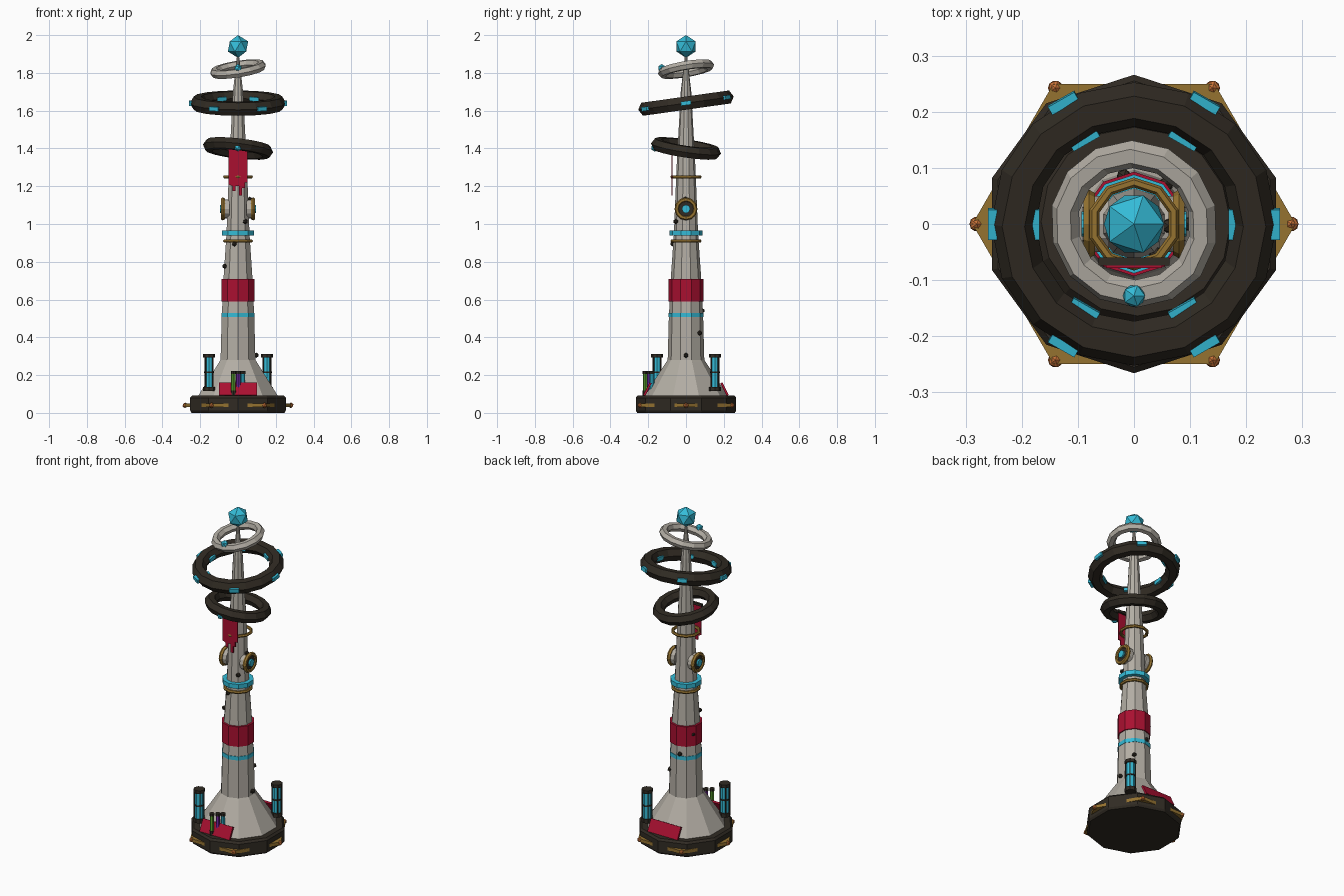
import bpy
import bmesh
from math import sin, cos, pi, radians
from mathutils import Matrix, Vector

cube = bpy.data.objects.get("Cube")
if cube:
    bpy.data.objects.remove(cube, do_unlink=True)


def material(name, rgb):
    m = bpy.data.materials.new(name)
    m.use_nodes = True
    m.diffuse_color = (*rgb, 1)
    m.node_tree.nodes["Principled BSDF"].inputs["Base Color"].default_value = (*rgb, 1)
    return m


STONE = material("pale stone", (0.45, 0.42, 0.37))
DARK = material("dark iron", (0.03, 0.024, 0.017))
RED = material("crimson", (0.40, 0.005, 0.03))
CYAN = material("cyan crystal", (0.035, 0.50, 0.68))
GOLD = material("old gold", (0.30, 0.17, 0.03))
COPPER = material("copper", (0.58, 0.17, 0.04))
GREEN = material("green fluid", (0.11, 0.40, 0.03))
PURPLE = material("purple fluid", (0.19, 0.02, 0.40))


def finish(name, bm, mat, matrix=Matrix()):
    bmesh.ops.recalc_face_normals(bm, faces=bm.faces)
    mesh = bpy.data.meshes.new(name)
    bm.to_mesh(mesh)
    bm.free()
    mesh.materials.append(mat)
    ob = bpy.data.objects.new(name, mesh)
    ob.matrix_world = matrix
    bpy.context.collection.objects.link(ob)
    return ob


def lathe(name, profile, sides, mat, matrix=Matrix(), loop=False, turn=pi / 2):
    """Spin (radius, height) points round z; loop closes the section like a torus."""
    bm = bmesh.new()
    rows = []
    for r, z in profile:
        angles = [turn + 2 * pi * i / sides for i in range(sides)]
        rows.append([bm.verts.new((r * cos(a), r * sin(a), z)) for a in angles])
    pairs = list(zip(rows, rows[1:]))
    if loop:
        pairs.append((rows[-1], rows[0]))
    else:
        bm.faces.new(rows[0])
        bm.faces.new(rows[-1])
    for low, high in pairs:
        for i in range(sides):
            j = (i + 1) % sides
            bm.faces.new((low[i], low[j], high[j], high[i]))
    return finish(name, bm, mat, matrix)


def disc(name, r, z0, z1, sides, mat, matrix=Matrix(), turn=pi / 2):
    return lathe(name, [(r, z0), (r, z1)], sides, mat, matrix, turn=turn)


def torus(name, major, minor, sides, mat, matrix=Matrix(), section=6):
    angles = [2 * pi * k / section for k in range(section)]
    ring = [(major + minor * cos(a), minor * sin(a)) for a in angles]
    return lathe(name, ring, sides, mat, matrix, loop=True)


def box(name, size, mat, matrix):
    bm = bmesh.new()
    bmesh.ops.create_cube(bm, size=1, matrix=Matrix.Diagonal((*size, 1)))
    return finish(name, bm, mat, matrix)


def gem(name, r, loc, mat):
    bm = bmesh.new()
    bmesh.ops.create_icosphere(bm, subdivisions=1, radius=r)
    return finish(name, bm, mat, Matrix.Translation(loc))


def at(x, y, z):
    return Matrix.Translation((x, y, z))


def rot(deg, axis):
    return Matrix.Rotation(radians(deg), 4, axis)


# Base with bronze hexagon plate and copper studs
lathe("base", [(0.258, 0), (0.266, 0.012), (0.266, 0.08), (0.255, 0.092)], 10, DARK)
disc("base_hexagon", 0.288, 0.03, 0.05, 6, GOLD, turn=0)
for i in range(6):
    a = i * pi / 3
    gem(f"base_stud_{i}", 0.015, (0.28 * cos(a), 0.28 * sin(a), 0.04), COPPER)

# Tapered tower
lathe("tower", [(0.222, 0.09), (0.104, 0.27), (0.097, 0.28), (0.091, 0.5), (0.08, 0.72),
                (0.064, 0.95), (0.05, 1.3), (0.028, 1.7), (0.006, 1.89)], 10, STONE)
gem("top_crystal", 0.06, (0, 0, 1.94), CYAN)

# Bands round the tower
disc("red_band", 0.093, 0.59, 0.71, 10, RED)
disc("lower_glow_band", 0.093, 0.507, 0.53, 10, CYAN)
disc("upper_glow_band", 0.088, 0.938, 0.965, 10, CYAN)
for part, z in (("lower", 0.91), ("upper", 1.25)):
    torus(f"{part}_gold_ring", 0.074, 0.009, 10, GOLD, at(0, 0, z))

# Knobs climbing the tower in a spiral
for i in range(8):
    z, a = 0.305 + 0.118 * i, radians(51 * i)
    r = 0.097 - 0.005 * i
    gem(f"spiral_knob_{i}", 0.014, (r * cos(a), r * sin(a), z), DARK)

# Round side windows
for side, sign in (("left", 1), ("right", -1)):
    m = at(0, 0, 1.08) @ rot(90 * sign, 'Y')
    disc(f"{side}_window_drum", 0.05, 0.045, 0.078, 12, STONE, m)
    torus(f"{side}_window_rim", 0.049, 0.012, 12, GOLD, m @ at(0, 0, 0.08))
    disc(f"{side}_window_plate", 0.042, 0.07, 0.084, 12, DARK, m)
    disc(f"{side}_window_lens", 0.022, 0.08, 0.094, 10, CYAN, m)

# Tilted floating rings
low = at(0, 0, 1.4) @ rot(6.5, 'Y') @ rot(-8.4, 'X')
torus("lower_ring", 0.153, 0.034, 16, DARK, low)
gem("lower_ring_gem", 0.02, (0, -0.166, 1.403), CYAN)
mid = at(0, 0, 1.64) @ rot(8, 'X')
torus("middle_ring", 0.215, 0.04, 16, DARK, mid)
for i in range(6):
    for part, r in (("outer", 0.252), ("inner", 0.176)):
        box(f"{part}_ring_light_{i}", (0.016, 0.054, 0.022), CYAN,
            mid @ rot(60 * i, 'Z') @ at(r, 0, 0))
top = at(0, 0, 1.82) @ rot(-9, 'Y') @ rot(9.5, 'X')
torus("upper_ring", 0.126, 0.025, 14, STONE, top)
gem("upper_ring_gem", 0.022, (0, -0.128, 1.825), CYAN)

# Hanging banner with a ragged hem
hem = [(-0.05, 1.4), (-0.05, 1.21), (-0.03, 1.2), (-0.03, 1.175), (-0.012, 1.175),
       (-0.012, 1.2), (0.005, 1.2), (0.005, 1.15), (0.022, 1.15), (0.022, 1.19),
       (0.036, 1.19), (0.036, 1.22), (0.05, 1.22), (0.05, 1.4)]
bm = bmesh.new()
cloth = bm.faces.new([bm.verts.new((x, -0.078, z)) for x, z in hem])
back = bmesh.ops.extrude_face_region(bm, geom=[cloth])["geom"]
bmesh.ops.translate(bm, vec=Vector((0, 0.006, 0)),
                    verts=[v for v in back if isinstance(v, bmesh.types.BMVert)])
finish("banner", bm, RED)
box("banner_rod", (0.126, 0.014, 0.014), DARK, at(0, -0.067, 1.395))

# Red panels leaning on the foot
for part, deg in (("front", 0), ("back", 180)):
    box(f"{part}_panel", (0.2, 0.012, 0.075), RED,
        rot(deg, 'Z') @ at(0, -0.204, 0.126) @ rot(-27, 'X'))

# Tall lamps in iron cages
for part, s in (("back", 1), ("front", -1)):
    m = at(0.153 * s, 0.153 * s, 0)
    disc(f"{part}_lamp_glass", 0.024, 0.12, 0.3, 8, CYAN, m)
    for k, (z0, z1) in enumerate(((0.115, 0.138), (0.212, 0.22), (0.293, 0.312))):
        disc(f"{part}_lamp_collar_{k}", 0.027 if k == 1 else 0.032, z0, z1, 8, DARK, m)
    for k in range(4):
        box(f"{part}_lamp_bar_{k}", (0.006, 0.006, 0.17), DARK,
            m @ rot(90 * k + 45, 'Z') @ at(0.027, 0, 0.215))

# Fluid vials at the front
for part, x, y, mat in (("green", -0.024, -0.215, GREEN), ("purple", 0.002, -0.195, PURPLE),
                        ("cyan", 0.026, -0.18, CYAN)):
    m = at(x, y, 0)
    disc(f"{part}_vial", 0.012, 0.11, 0.21, 8, mat, m)
    disc(f"{part}_vial_cap", 0.014, 0.207, 0.222, 8, DARK, m)
    disc(f"{part}_vial_foot", 0.014, 0.092, 0.118, 8, DARK, m)
